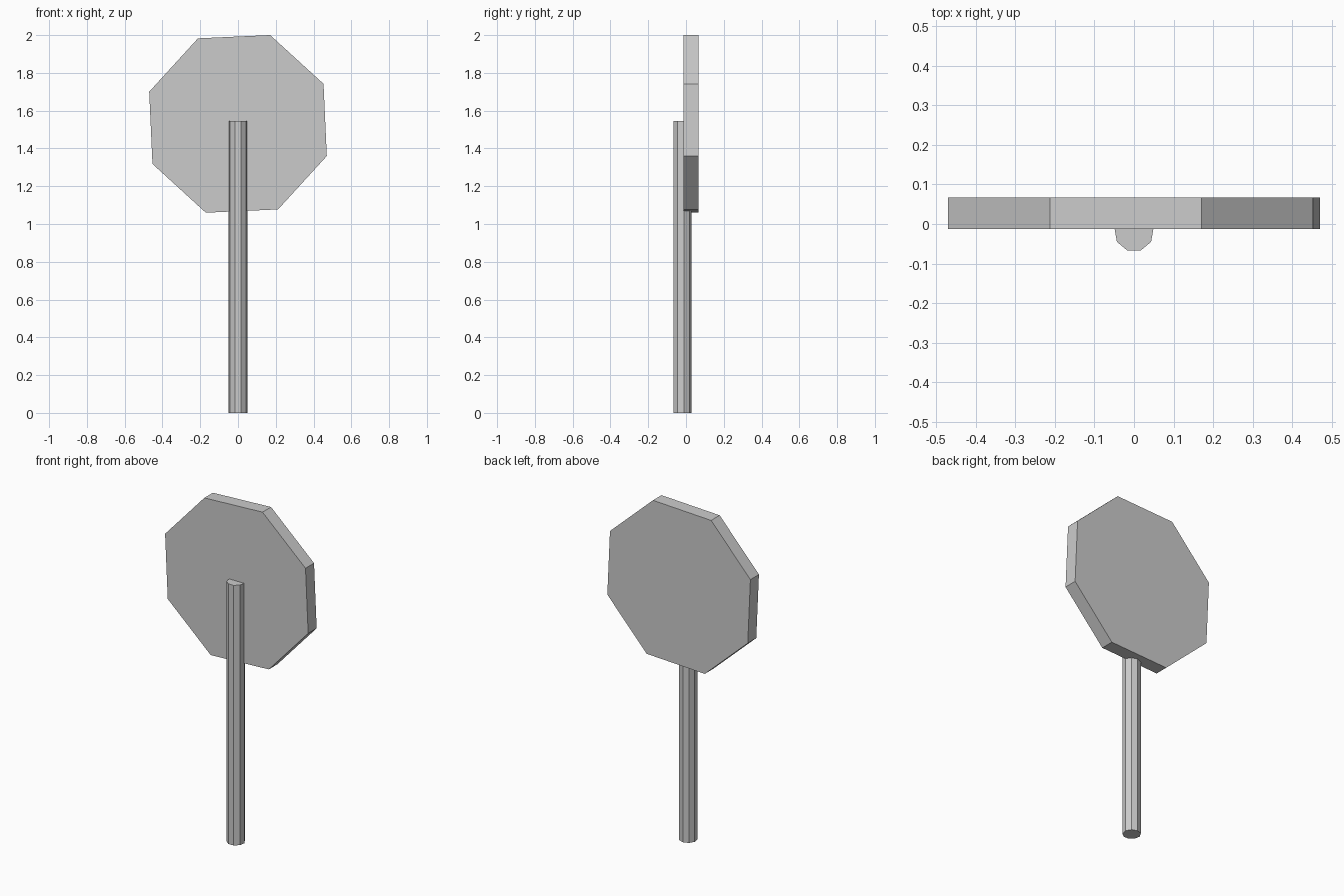
import bpy, bmesh
from math import radians, cos, sin
from mathutils import Vector

if "Cube" in bpy.data.objects:
    bpy.data.objects.remove(bpy.data.objects["Cube"])


def prism(name, sides, radius, start_deg, origin, u, v, extrude):
    """Regular polygon in the u/v plane, extruded into a solid."""
    bm = bmesh.new()
    angles = [radians(start_deg + 360 * i / sides) for i in range(sides)]
    ring = [bm.verts.new(Vector(origin) + radius * (cos(a) * Vector(u) + sin(a) * Vector(v)))
            for a in angles]
    face = bm.faces.new(ring)
    moved = bmesh.ops.extrude_face_region(bm, geom=[face])["geom"]
    bmesh.ops.translate(bm, vec=extrude,
                        verts=[g for g in moved if isinstance(g, bmesh.types.BMVert)])
    bmesh.ops.recalc_face_normals(bm, faces=bm.faces)
    mesh = bpy.data.meshes.new(name)
    bm.to_mesh(mesh)
    bm.free()
    obj = bpy.data.objects.new(name, mesh)
    bpy.context.collection.objects.link(obj)
    return obj


X, Y, Z = (1, 0, 0), (0, 1, 0), (0, 0, 1)

# Nine-sided post
prism("post", 9, 0.05, 10, (0, -0.02, 0), X, Y, (0, 0, 1.545))

# Octagonal sign plate, slightly tilted
prism("sign_plate", 8, 0.5, 25.1, (0, -0.013, 1.53), X, Z, (0, 0.08, 0))
